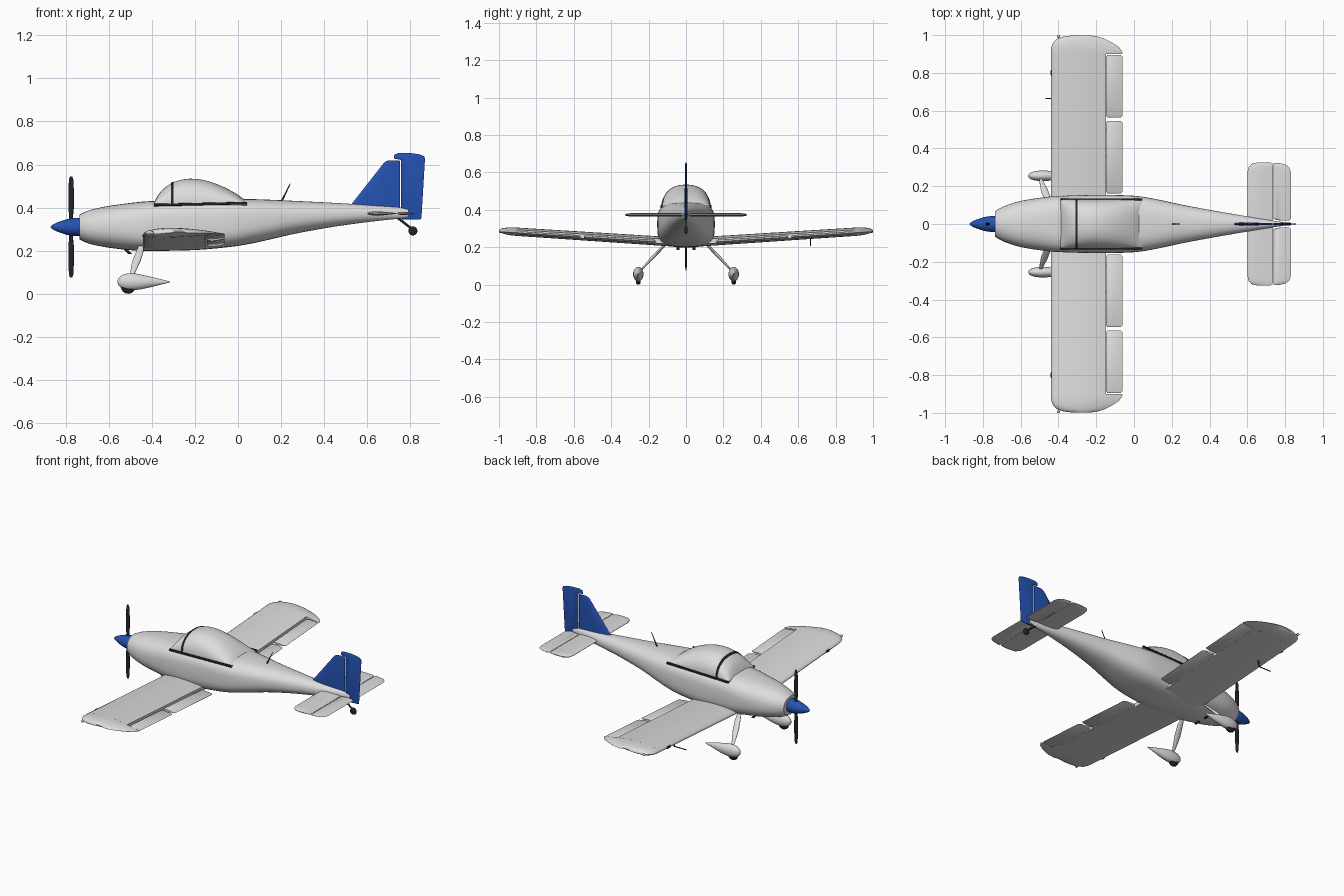
import bpy
import bmesh
from math import sin, cos, pi, sqrt, radians


def material(name, rgb):
    m = bpy.data.materials.new(name)
    m.diffuse_color = (*rgb, 1)
    return m


WHITE = material("white_paint", (0.72, 0.72, 0.72))
BLUE = material("blue_paint", (0.018, 0.085, 0.45))
BLACK = material("black_rubber", (0.018, 0.018, 0.022))


def loft(name, rings, mat, angle=40):
    """Skin a list of equal-length point rings and cap both ends."""
    bm = bmesh.new()
    vs = [[bm.verts.new(p) for p in r] for r in rings]
    n = len(vs[0])
    for a, b in zip(vs, vs[1:]):
        for i in range(n):
            j = (i + 1) % n
            bm.faces.new((a[i], a[j], b[j], b[i]))
    bm.faces.new(vs[0])
    bm.faces.new(vs[-1])
    bmesh.ops.recalc_face_normals(bm, faces=bm.faces)
    me = bpy.data.meshes.new(name)
    bm.to_mesh(me)
    bm.free()
    me.materials.append(mat)
    ob = bpy.data.objects.new(name, me)
    bpy.context.collection.objects.link(ob)
    bpy.ops.object.select_all(action='DESELECT')
    ob.select_set(True)
    bpy.context.view_layer.objects.active = ob
    bpy.ops.object.shade_smooth_by_angle(angle=radians(angle))
    return ob


def spow(v, e):
    return (1 if v >= 0 else -1) * abs(v) ** e


def ring_x(x, cy, cz, w, h, n=2.0, seg=40):
    """Superellipse ring facing along x."""
    return [(x, cy + w * spow(cos(a), 2 / n), cz + h * spow(sin(a), 2 / n))
            for a in (2 * pi * i / seg for i in range(seg))]


def smooth(rows, sub=4):
    """Catmull-Rom interpolation of station rows."""
    out = []
    for i in range(len(rows) - 1):
        p0, p1, p2, p3 = rows[max(i - 1, 0)], rows[i], rows[i + 1], rows[min(i + 2, len(rows) - 1)]
        for k in range(sub):
            t = k / sub
            out.append([0.5 * (2 * b + (c - a) * t + (2 * a - 5 * b + 4 * c - d) * t * t
                               + (3 * b - a - 3 * c + d) * t ** 3)
                        for a, b, c, d in zip(p0, p1, p2, p3)])
    return out + [list(rows[-1])]


def spar(name, pts, mat, seg=16):
    """Rod of horizontal ellipses: x, y, z, x radius, y radius."""
    return loft(name, [[(x + rx * cos(2 * pi * i / seg), y + ry * sin(2 * pi * i / seg), z)
                        for i in range(seg)] for x, y, z, rx, ry in pts], mat)


def wheel(name, x, y, z, r, w):
    prof = [(-w, r * 0.7), (-w * 0.7, r * 0.93), (0, r), (w * 0.7, r * 0.93), (w, r * 0.7)]
    loft(name, [[(x + q * cos(2 * pi * i / 24), y + d, z + q * sin(2 * pi * i / 24))
                 for i in range(24)] for d, q in prof], BLACK, 60)


def foil(x0, x1, thick, u1=1.0, camber=0.0, m=14):
    """Airfoil outline (x, offset) from nose x0 to tail x1, cut at fraction u1."""
    c = x1 - x0
    us = [u1 * (1 - cos(pi * i / m)) / 2 for i in range(m + 1)]

    def half(u):
        return 5 * thick * (0.2969 * sqrt(u) - 0.126 * u - 0.3516 * u * u
                            + 0.2843 * u ** 3 - 0.1016 * u ** 4)
    cam = [4 * camber * u * (1 - u) for u in us]
    top = [(x0 + c * u, k + half(u)) for u, k in zip(us, cam)]
    low = [(x0 + c * u, k - half(u)) for u, k in zip(us, cam)]
    return top[::-1] + low[1:]


def surface(name, rows, mat, place, u1=1.0, camber=0.0):
    """Flying surface from rows of span, nose x, tail x, thickness."""
    return loft(name, [[place(x, s, o) for x, o in foil(x0, x1, t, u1, camber)]
                       for s, x0, x1, t in rows], mat, 35)


# Fuselage: x, top, bottom, half width, squareness
body = [(-0.735, 0.368, 0.252, 0.068, 2.1), (-0.69, 0.388, 0.232, 0.093, 2.2),
        (-0.60, 0.408, 0.214, 0.122, 2.4), (-0.48, 0.424, 0.201, 0.141, 2.7),
        (-0.39, 0.431, 0.199, 0.149, 3.1), (-0.20, 0.438, 0.203, 0.154, 3.4),
        (-0.05, 0.440, 0.216, 0.152, 3.3), (0.04, 0.440, 0.229, 0.145, 3.0),
        (0.14, 0.437, 0.250, 0.127, 2.7), (0.27, 0.431, 0.280, 0.099, 2.4),
        (0.45, 0.422, 0.312, 0.066, 2.2), (0.62, 0.411, 0.335, 0.037, 2.1),
        (0.74, 0.402, 0.348, 0.017, 2.1), (0.79, 0.396, 0.354, 0.010, 2.0)]
loft("fuselage", [ring_x(x, 0, (t + b) / 2, w, (t - b) / 2, n, 48)
                  for x, t, b, w, n in smooth(body)], WHITE)

# Canopy dome, with its hoop and side rails
dome = smooth([(-0.39, 0.424), (-0.375, 0.452), (-0.35, 0.484), (-0.305, 0.516), (-0.255, 0.531),
               (-0.21, 0.534), (-0.15, 0.526), (-0.08, 0.502), (-0.01, 0.466), (0.042, 0.428)])


def arch(x, top, grow=0.0):
    pts = [(x, (0.129 + grow) * spow(cos(pi * i / 32), 0.87),
            0.413 + (top + grow - 0.413) * sin(pi * i / 32) ** 0.87) for i in range(33)]
    return pts + [(x, -0.12, 0.405), (x, 0.12, 0.405)]


loft("canopy", [arch(x, t) for x, t in dome], WHITE, 50)
loft("canopy_hoop", [arch(-0.311, 0.513, 0.003), arch(-0.299, 0.519, 0.003)], BLACK)
for s, side in ((-1, "left"), (1, "right")):
    loft("canopy_rail_" + side, [ring_x(-0.39, s * 0.130, 0.412, 0.006, 0.006, 4, 12),
                                 ring_x(0.042, s * 0.130, 0.421, 0.006, 0.006, 4, 12)], BLACK)

# Spinner and two propeller blades
loft("spinner", [ring_x(x, 0, 0.31, r, r, 2, 32) for x, r in smooth(
    [(-0.87, 0.001), (-0.862, 0.010), (-0.835, 0.023), (-0.795, 0.036), (-0.765, 0.041),
     (-0.73, 0.042)])], BLUE)
for s, side in ((1, "upper"), (-1, "lower")):
    spar("propeller_blade_" + side, [(-0.775, 0, 0.31 + s * d, r, q) for d, r, q in (
        (0.0, 0.009, 0.009), (0.05, 0.009, 0.008), (0.09, 0.013, 0.006), (0.17, 0.013, 0.005),
        (0.22, 0.010, 0.004), (0.235, 0.005, 0.002))], BLACK)


def wing_z(y):
    return 0.228 + 0.055 * (abs(y) - 0.15) / 0.85


def panel(y0, y1, x0, x1, t):
    """Control surface rows with softened ends."""
    return [(y0, x0 + 0.006, x1 - 0.008, t * 0.6), (y0 + 0.008, x0, x1, t),
            (y1 - 0.008, x0, x1, t), (y1, x0 + 0.006, x1 - 0.008, t * 0.6)]


for s, side in ((-1, "left"), (1, "right")):
    def wing_place(x, y, o, s=s):
        return (x, s * y, wing_z(y) + o)

    def tail_place(x, y, o, s=s):
        return (x, s * y, 0.373 + o)

    # Wing panel, full-chord rounded tip, flap and aileron
    surface("wing_" + side, [(0.05, -0.44, -0.06, 0.050), (0.9, -0.44, -0.06, 0.044)],
            WHITE, wing_place, 0.765, 0.007)
    surface("wing_tip_" + side, [(0.899, -0.44, -0.064, 0.044), (0.908, -0.44, -0.06, 0.044),
            (0.935, -0.438, -0.078, 0.042), (0.96, -0.428, -0.115, 0.036),
            (0.98, -0.408, -0.155, 0.028), (0.992, -0.375, -0.19, 0.018),
            (0.999, -0.32, -0.235, 0.006)], WHITE, wing_place, 1.0, 0.007)
    surface("flap_" + side, panel(0.162, 0.545, -0.147, -0.062, 0.021), WHITE, wing_place)
    surface("aileron_" + side, panel(0.565, 0.895, -0.147, -0.062, 0.019), WHITE, wing_place)
    # Hinge brackets in front of the movable panels
    for i, y in enumerate((0.22, 0.36, 0.50, 0.62, 0.73, 0.84)):
        spar(f"hinge_{side}_{i}", [(-0.149, s * y, wing_z(y) + d, 0.008, 0.004)
                                   for d in (-0.008, 0.005)], WHITE, 8)
    # Landing light and tip light
    spar("landing_light_" + side, [(-0.436, s * 0.80, wing_z(0.8) + d, 0.007, 0.017)
                                   for d in (-0.006, 0.006)], BLACK)
    loft("tip_light_" + side, [ring_x(-0.40 + 0.009 * d, s * 0.993, wing_z(1),
         0.008 * sqrt(1.01 - d * d), 0.008 * sqrt(1.01 - d * d), 2, 12)
        for d in (-1, -0.7, 0, 0.7, 1)], WHITE, 70)

    # Horizontal stabiliser and elevator
    surface("stabiliser_" + side, [(0.0, 0.60, 0.742, 0.020), (0.27, 0.60, 0.742, 0.018),
            (0.30, 0.606, 0.742, 0.017), (0.318, 0.622, 0.740, 0.013),
            (0.326, 0.655, 0.725, 0.005)], WHITE, tail_place, 0.95)
    surface("elevator_" + side, [(0.018, 0.775, 0.822, 0.010), (0.026, 0.739, 0.83, 0.015),
            (0.275, 0.739, 0.83, 0.014), (0.30, 0.739, 0.822, 0.013),
            (0.316, 0.739, 0.80, 0.010), (0.323, 0.741, 0.765, 0.004)], WHITE, tail_place)

    # Main gear: fairing, wheel and slender leg
    loft("wheel_fairing_" + side, [ring_x(x, s * 0.255, z, w, h, 2, 24) for x, z, w, h in smooth(
        [(-0.56, 0.056, 0.002, 0.003), (-0.553, 0.056, 0.013, 0.019), (-0.53, 0.056, 0.023, 0.034),
         (-0.49, 0.056, 0.028, 0.039), (-0.44, 0.055, 0.025, 0.032), (-0.38, 0.055, 0.014, 0.018),
         (-0.315, 0.055, 0.001, 0.002)])], WHITE)
    wheel("main_wheel_" + side, -0.51, s * 0.255, 0.034, 0.034, 0.013)
    spar("gear_leg_" + side, [(-0.450, s * 0.105, 0.222, 0.012, 0.008),
         (-0.458, s * 0.135, 0.190, 0.018, 0.011), (-0.473, s * 0.175, 0.148, 0.019, 0.012),
         (-0.486, s * 0.212, 0.108, 0.013, 0.009), (-0.494, s * 0.24, 0.078, 0.007, 0.006)], WHITE)
    # Exhaust stub
    spar("exhaust_" + side, [(-0.53, s * 0.042, 0.215, 0.009, 0.008),
                             (-0.50, s * 0.042, 0.184, 0.009, 0.008)], BLACK, 12)


def fin_place(x, z, o):
    return (x, o, z)


# Fin and balanced rudder
surface("fin", [(0.385, 0.50, 0.765, 0.016), (0.42, 0.53, 0.765, 0.016),
                (0.606, 0.676, 0.757, 0.011), (0.616, 0.688, 0.755, 0.008),
                (0.620, 0.705, 0.752, 0.003)], BLUE, fin_place, 0.95)
surface("rudder", [(0.346, 0.765, 0.848, 0.008), (0.354, 0.757, 0.852, 0.014),
                   (0.622, 0.756, 0.868, 0.012), (0.627, 0.726, 0.868, 0.011),
                   (0.638, 0.724, 0.866, 0.010), (0.648, 0.729, 0.84, 0.008),
                   (0.653, 0.745, 0.805, 0.003)], BLUE, fin_place)

# Tail wheel, aerial and air-speed probe
spar("tail_wheel_leg", [(0.735, 0, 0.358, 0.010, 0.004), (0.805, 0, 0.303, 0.009, 0.004)], BLACK)
wheel("tail_wheel", 0.812, 0, 0.292, 0.021, 0.008)
spar("aerial", [(0.203, 0, 0.430, 0.005, 0.003), (0.243, 0, 0.512, 0.002, 0.002)], BLACK, 8)
spar("probe_mast", [(-0.375, 0.665, 0.25, 0.007, 0.003), (-0.385, 0.665, 0.207, 0.005, 0.003)],
     BLACK, 8)
loft("probe_tube", [ring_x(x, 0.665, 0.208, 0.003, 0.003, 2, 8) for x in (-0.468, -0.38)], BLACK)
